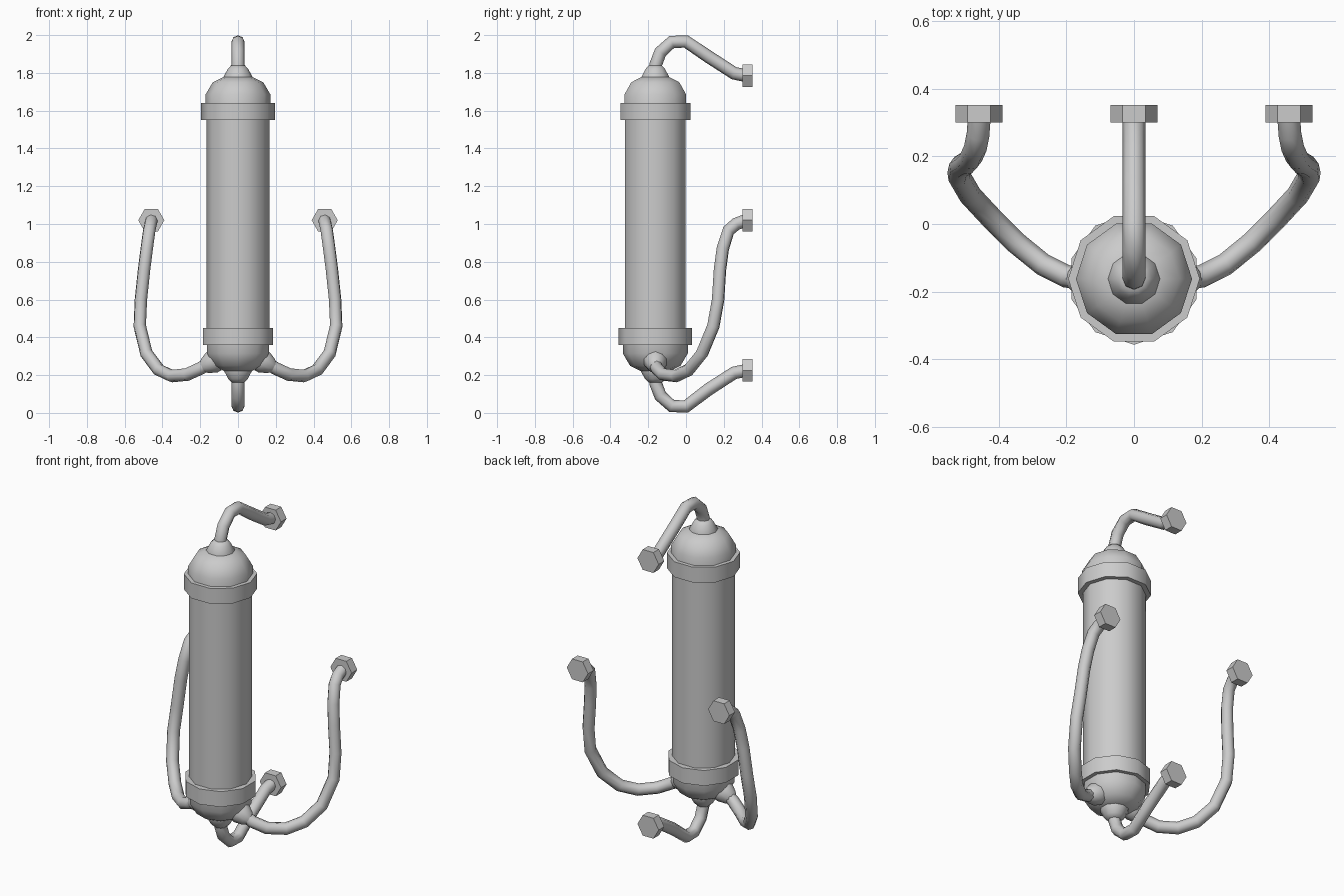
import bpy, bmesh, math
from mathutils import Vector

if "Cube" in bpy.data.objects:
    bpy.data.objects.remove(bpy.data.objects["Cube"])

AXIS_Y = -0.1625   # tank axis
TUBE_R = 0.034


def smooth(ob, angle):
    bpy.ops.object.select_all(action='DESELECT')
    ob.select_set(True)
    bpy.context.view_layer.objects.active = ob
    bpy.ops.object.shade_smooth_by_angle(angle=math.radians(angle))


def lathe(name, profile, loc, axis=(0, 0, 1), sides=10, angle=50):
    """Spin an (r, h) profile about an axis, capping both ends."""
    rot = Vector((0, 0, 1)).rotation_difference(Vector(axis))
    bm = bmesh.new()
    rings = []
    for r, h in profile:
        ring = []
        for i in range(sides):
            a = 2 * math.pi * i / sides
            p = Vector((r * math.cos(a), r * math.sin(a), h))
            ring.append(bm.verts.new(rot @ p + Vector(loc)))
        rings.append(ring)
    for a, b in zip(rings, rings[1:]):
        for i in range(sides):
            j = (i + 1) % sides
            bm.faces.new((a[i], a[j], b[j], b[i]))
    bm.faces.new(rings[0])
    bm.faces.new(rings[-1])
    bmesh.ops.recalc_face_normals(bm, faces=bm.faces)
    me = bpy.data.meshes.new(name)
    bm.to_mesh(me)
    bm.free()
    ob = bpy.data.objects.new(name, me)
    bpy.context.collection.objects.link(ob)
    smooth(ob, angle)
    return ob


def tube(name, points):
    cu = bpy.data.curves.new(name, 'CURVE')
    cu.dimensions = '3D'
    cu.bevel_depth = TUBE_R
    cu.bevel_resolution = 2
    cu.use_fill_caps = True
    sp = cu.splines.new('POLY')
    sp.points.add(len(points) - 1)
    for pt, co in zip(sp.points, points):
        pt.co = (*co, 1)
    ob = bpy.data.objects.new(name, cu)
    bpy.context.collection.objects.link(ob)
    bpy.ops.object.select_all(action='DESELECT')
    ob.select_set(True)
    bpy.context.view_layer.objects.active = ob
    bpy.ops.object.convert(target='MESH')
    smooth(bpy.context.object, 60)


def nut(name, x, z):
    # hexagon with points on the x axis
    lathe(name, [(0.069, 0), (0.069, 0.052)], (x, 0.3, z), (0, 1, 0), 6, 20)


FITTING = [(0.077, -0.02), (0.077, 0.002), (0.054, 0.044), (0.036, 0.062)]

# tank body
lathe("tank_body", [(0.168, 0.4), (0.168, 1.6)], (0, AXIS_Y, 0))

# both ends of the tank, mirrored about z = 1
DOME = [(0.172, 0.6), (0.172, 0.685), (0.134, 0.75), (0.076, 0.779)]
PIPE = [(AXIS_Y, 0.8), (-0.16, 0.845), (-0.135, 0.91), (-0.075, 0.964),
        (0.0, 0.966), (0.12, 0.885), (0.255, 0.798), (0.32, 0.785)]
for end, s in (("top", 1), ("bottom", -1)):
    lathe(end + "_band", [(0.195, 0.55), (0.195, 0.64)], (0, AXIS_Y, 1), (0, 0, s))
    lathe(end + "_dome", DOME, (0, AXIS_Y, 1), (0, 0, s))
    lathe(end + "_fitting", FITTING, (0, AXIS_Y, 1 + s * 0.777), (0, 0, s))
    lift = 0.01 if s < 0 else 0
    tube(end + "_pipe", [(0, y, 1 + s * h + (lift if y > 0.1 else 0))
                         for y, h in PIPE])
    nut(end + "_nut", 0, 1 + s * 0.785 + lift)

# side hoses, mirrored left and right
HOSE = [(0.14, -0.1625, 0.27), (0.2, -0.155, 0.235), (0.27, -0.12, 0.203),
        (0.35, -0.055, 0.195), (0.42, 0.015, 0.228), (0.485, 0.085, 0.315),
        (0.52, 0.145, 0.46), (0.514, 0.17, 0.6), (0.497, 0.18, 0.76),
        (0.483, 0.195, 0.87), (0.47, 0.225, 0.965), (0.462, 0.265, 1.0),
        (0.458, 0.32, 1.02)]
for side, s in (("right", 1), ("left", -1)):
    lathe(side + "_fitting", [(r * 0.8, h) for r, h in FITTING],
          (s * 0.135, AXIS_Y, 0.27), Vector((s * 0.87, 0, -0.48)).normalized())
    tube(side + "_hose", [(s * x, y, z) for x, y, z in HOSE])
    nut(side + "_nut", s * 0.459, 1.02)
